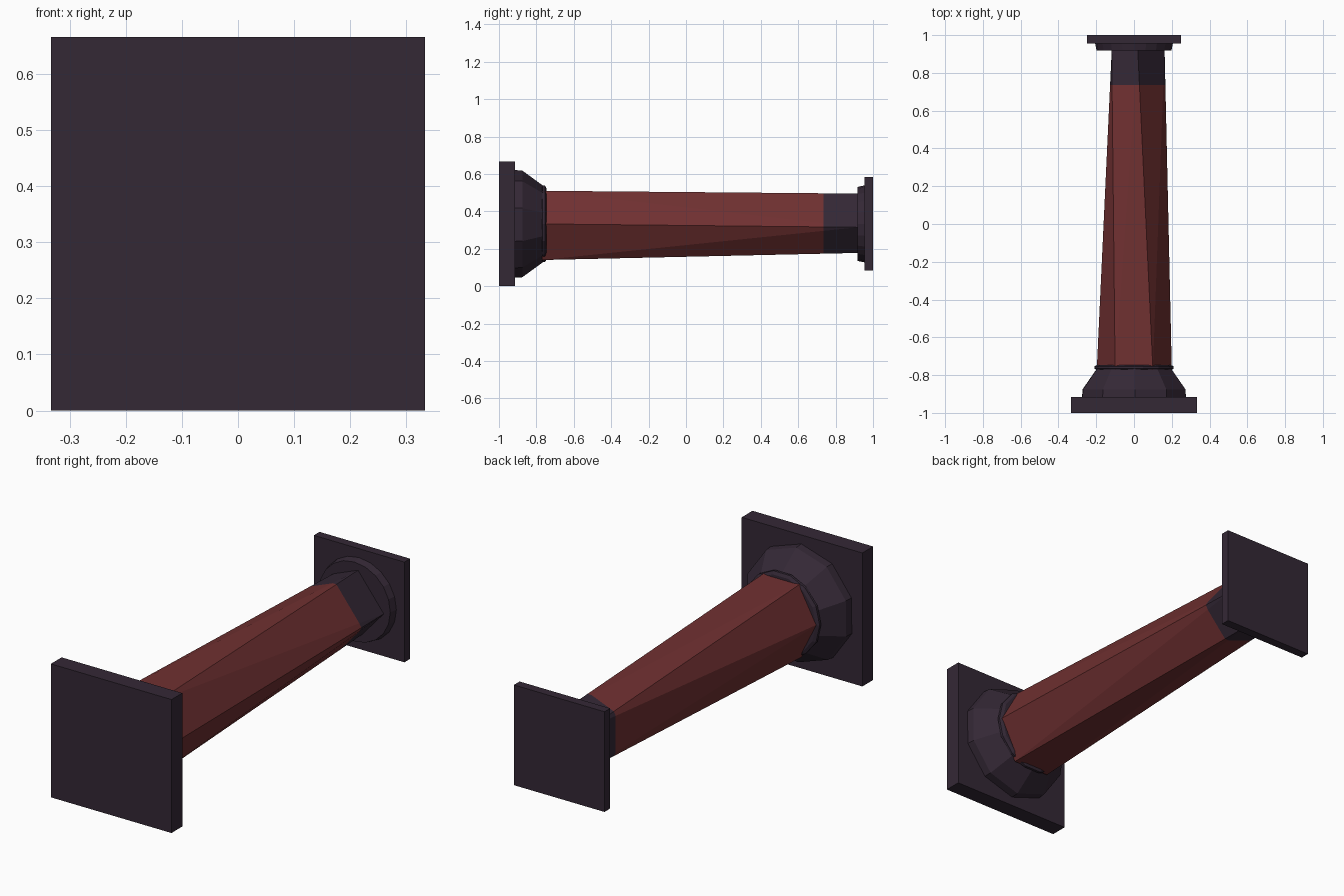
import bpy, bmesh, math

if "Cube" in bpy.data.objects:
    bpy.data.objects.remove(bpy.data.objects["Cube"])

ZC = 0.333  # height of the column axis


def material(name, rgb):
    m = bpy.data.materials.new(name)
    m.diffuse_color = (*rgb, 1)
    m.use_nodes = True
    m.node_tree.nodes["Principled BSDF"].inputs["Base Color"].default_value = m.diffuse_color
    return m


DARK = material("dark_plum", (0.034, 0.021, 0.036))
RED = material("brick_red", (0.162, 0.030, 0.031))


def finish(name, bm, mats):
    bmesh.ops.recalc_face_normals(bm, faces=bm.faces[:])
    me = bpy.data.meshes.new(name)
    bm.to_mesh(me)
    bm.free()
    for m in mats:
        me.materials.append(m)
    ob = bpy.data.objects.new(name, me)
    bpy.context.collection.objects.link(ob)
    return ob


def plate(name, half, y0, y1):
    bm = bmesh.new()
    bmesh.ops.create_cube(bm, size=1)
    for v in bm.verts:
        v.co = (v.co.x * 2 * half, (y0 + y1) / 2 + v.co.y * (y1 - y0),
                ZC + v.co.z * 2 * half)
    finish(name, bm, [DARK])


def lathe(name, profile, sides, turn=0.0):
    # profile is (y, radius) points turned around the column axis
    bm = bmesh.new()
    rings = []
    for y, r in profile:
        angles = [turn + 2 * math.pi * i / sides for i in range(sides)]
        rings.append([bm.verts.new((r * math.cos(a), y, ZC + r * math.sin(a)))
                      for a in angles])
    for a, b in zip(rings, rings[1:]):
        for i in range(sides):
            j = (i + 1) % sides
            bm.faces.new((a[i], a[j], b[j], b[i]))
    bm.faces.new(rings[0])
    bm.faces.new(rings[-1])
    finish(name, bm, [DARK])


# square end plates
plate("base_plate", 0.333, -1.0, -0.915)
plate("top_plate", 0.25, 0.955, 1.0)

# flared foot, thin ring and round capital
lathe("flared_foot", [(-0.915, 0.288), (-0.875, 0.285), (-0.765, 0.205)], 10, 0.3)
lathe("foot_ring", [(-0.772, 0.195), (-0.766, 0.21), (-0.754, 0.21), (-0.746, 0.195)], 14)
lathe("capital_disc", [(0.918, 0.198), (0.956, 0.206)], 20)

# tapered shaft: six corners at the foot, five at the top
bm = bmesh.new()
foot = [bm.verts.new((x, -0.77, z)) for x, z in
        [(0.2, 0.333), (0.1, 0.51), (-0.1, 0.51), (-0.197, 0.333), (-0.1, 0.14), (0.1, 0.14)]]
head = [bm.verts.new((x, 0.92, z)) for x, z in
        [(0.162, 0.315), (0.02, 0.495), (-0.118, 0.44), (-0.118, 0.235), (0.04, 0.178)]]
pairs = [(0, 0), (1, 1), (2, 2), (3, 3), (4, 4), (5, 4), (0, 0)]
for (f0, h0), (f1, h1) in zip(pairs, pairs[1:]):
    corners = [foot[f0], foot[f1], head[h1]]
    if h0 != h1:
        corners.append(head[h0])
    bm.faces.new(corners)
bm.faces.new(foot)
bm.faces.new(head)
bmesh.ops.triangulate(bm, faces=bm.faces[:])
# dark collar at the top of the shaft
bmesh.ops.bisect_plane(bm, geom=bm.verts[:] + bm.edges[:] + bm.faces[:],
                       plane_co=(0, 0.735, 0), plane_no=(0, 1, 0))
for f in bm.faces:
    f.material_index = 1 if f.calc_center_median().y > 0.735 else 0
finish("shaft", bm, [RED, DARK])
